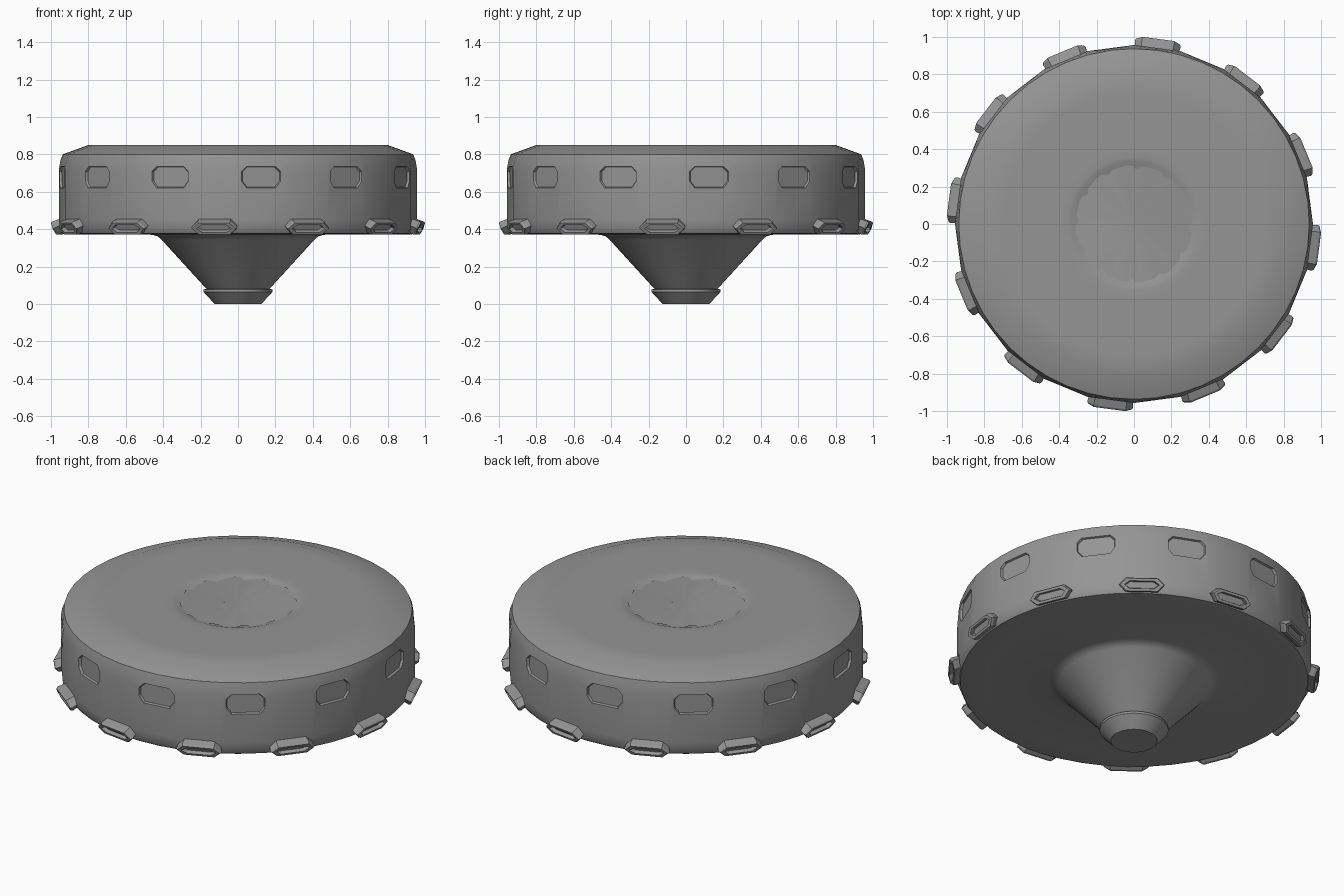
import bpy, bmesh
from math import sin, cos, tau, radians
from mathutils import Vector

if "Cube" in bpy.data.objects:
    bpy.data.objects.remove(bpy.data.objects["Cube"])

SIDES = 48  # round rings; the side wall uses every second corner only

metal = bpy.data.materials.new("dark_grey")
metal.diffuse_color = (0.3, 0.3, 0.3, 1)
metal.use_nodes = True
metal.node_tree.nodes["Principled BSDF"].inputs["Base Color"].default_value = metal.diffuse_color


def make_object(name, bm, angle=30):
    bmesh.ops.recalc_face_normals(bm, faces=bm.faces)
    me = bpy.data.meshes.new(name)
    bm.to_mesh(me)
    bm.free()
    me.materials.append(metal)
    ob = bpy.data.objects.new(name, me)
    bpy.context.collection.objects.link(ob)
    smooth(ob, angle)
    return ob


def smooth(ob, angle):
    bpy.ops.object.select_all(action='DESELECT')
    ob.select_set(True)
    bpy.context.view_layer.objects.active = ob
    bpy.ops.object.shade_smooth_by_angle(angle=radians(angle))


def bridge(bm, a, b):
    n = len(a)
    for i in range(n):
        bm.faces.new((a[i], a[(i + 1) % n], b[(i + 1) % n], b[i]))


def lathe(name, profile):
    """Profile of (radius, z, panelled); panelled rings are 24-sided."""
    bm = bmesh.new()
    rings = []
    for r, z, panelled in profile:
        ring = []
        for i in range(SIDES):
            a = tau * i / SIDES
            q = r * cos(tau / SIDES) if panelled and i % 2 else r
            ring.append(bm.verts.new((q * cos(a), q * sin(a), z)))
        rings.append(ring)
    for a, b in zip(rings, rings[1:]):
        bridge(bm, a, b)
    bm.faces.new(rings[0])
    bm.faces.new(rings[-1])
    return make_object(name, bm)


def radial_loops(bm, outline, steps, angle, radius, z, tilt):
    """Loft an outline along a tilted outward axis; steps are (offset, scale_u, scale_v)."""
    out = Vector((cos(angle), sin(angle), 0))
    side = Vector((-sin(angle), cos(angle), 0))
    up = Vector((0, 0, 1))
    n = out * cos(tilt) - up * sin(tilt)
    v = up * cos(tilt) + out * sin(tilt)
    c = out * radius + up * z
    loops = [[bm.verts.new(c + n * d + side * p * su + v * q * sv) for p, q in outline]
             for d, su, sv in steps]
    for a, b in zip(loops, loops[1:]):
        bridge(bm, a, b)
    bm.faces.new(loops[0])
    bm.faces.new(loops[-1])


# Wheel-shaped hull with the dished top and the cone below
hull = lathe("hull", [
    (0.125, 0, 0), (0.185, 0.065, 0), (0.185, 0.078, 0), (0.168, 0.08, 0), (0.41, 0.345, 0),
    (0.43, 0.362, 0), (0.46, 0.37, 0), (0.80, 0.372, 0), (0.90, 0.373, 0), (0.935, 0.378, 0),
    (0.952, 0.40, 1), (0.957, 0.45, 1), (0.957, 0.72, 1), (0.95, 0.765, 1), (0.937, 0.80, 0),
    (0.80, 0.85, 0), (0.70, 0.85, 0), (0.40, 0.85, 0), (0.355, 0.85, 0), (0.335, 0.847, 0),
    (0.31, 0.838, 0), (0.28, 0.832, 0)])

# Recessed windows, one on every other side panel
octagon = [(-0.105, -0.022), (-0.078, -0.058), (0.078, -0.058), (0.105, -0.022),
           (0.105, 0.03), (0.078, 0.058), (-0.078, 0.058), (-0.105, 0.03)]
bm = bmesh.new()
for i in range(12):
    radial_loops(bm, octagon, [(-0.013, 0.95, 0.92), (0.0, 1, 1), (0.05, 1, 1)],
                 radians(7.5 + 30 * i), 0.949, 0.678, 0)
cutter = make_object("window_cutter", bm)
cutter.hide_render = True
mod = hull.modifiers.new("windows", 'BOOLEAN')
mod.operation = 'DIFFERENCE'
mod.solver = 'EXACT'
mod.object = cutter
bpy.context.view_layer.objects.active = hull
bpy.ops.object.modifier_apply(modifier=mod.name)
bpy.data.objects.remove(cutter)
smooth(hull, 30)

# Hollow six-sided nozzles round the lower edge, tilted down
hexagon = [(-0.124, 0), (-0.088, -0.038), (0.088, -0.038),
           (0.124, 0), (0.088, 0.038), (-0.088, 0.038)]
bm = bmesh.new()
for i in range(12):
    radial_loops(bm, hexagon,
                 [(-0.055, 0.95, 0.9), (-0.012, 1, 1), (0, 0.95, 0.9), (0, 0.76, 0.55), (-0.02, 0.72, 0.45)],
                 radians(22.5 + 30 * i), 0.984, 0.402, radians(24))
make_object("edge_nozzles", bm, 20)

# Shallow, softly pleated iris in the middle of the top
bm = bmesh.new()
centre = bm.verts.new((0, 0, 0.838))
rings = []
for r, ridge, valley in ((0.12, 0.842, 0.837), (0.22, 0.845, 0.836), (0.315, 0.847, 0.834)):
    ring = []
    for i in range(12):
        for off, z in ((0, ridge), (20, valley)):
            a = radians(8 + 30 * i + off)
            ring.append(bm.verts.new((r * cos(a), r * sin(a), z)))
    rings.append(ring)
bridge(bm, rings[0], rings[1])
bridge(bm, rings[1], rings[2])
for i in range(24):
    bm.faces.new((centre, rings[0][i], rings[0][(i + 1) % 24]))
make_object("top_iris", bm, 40)
